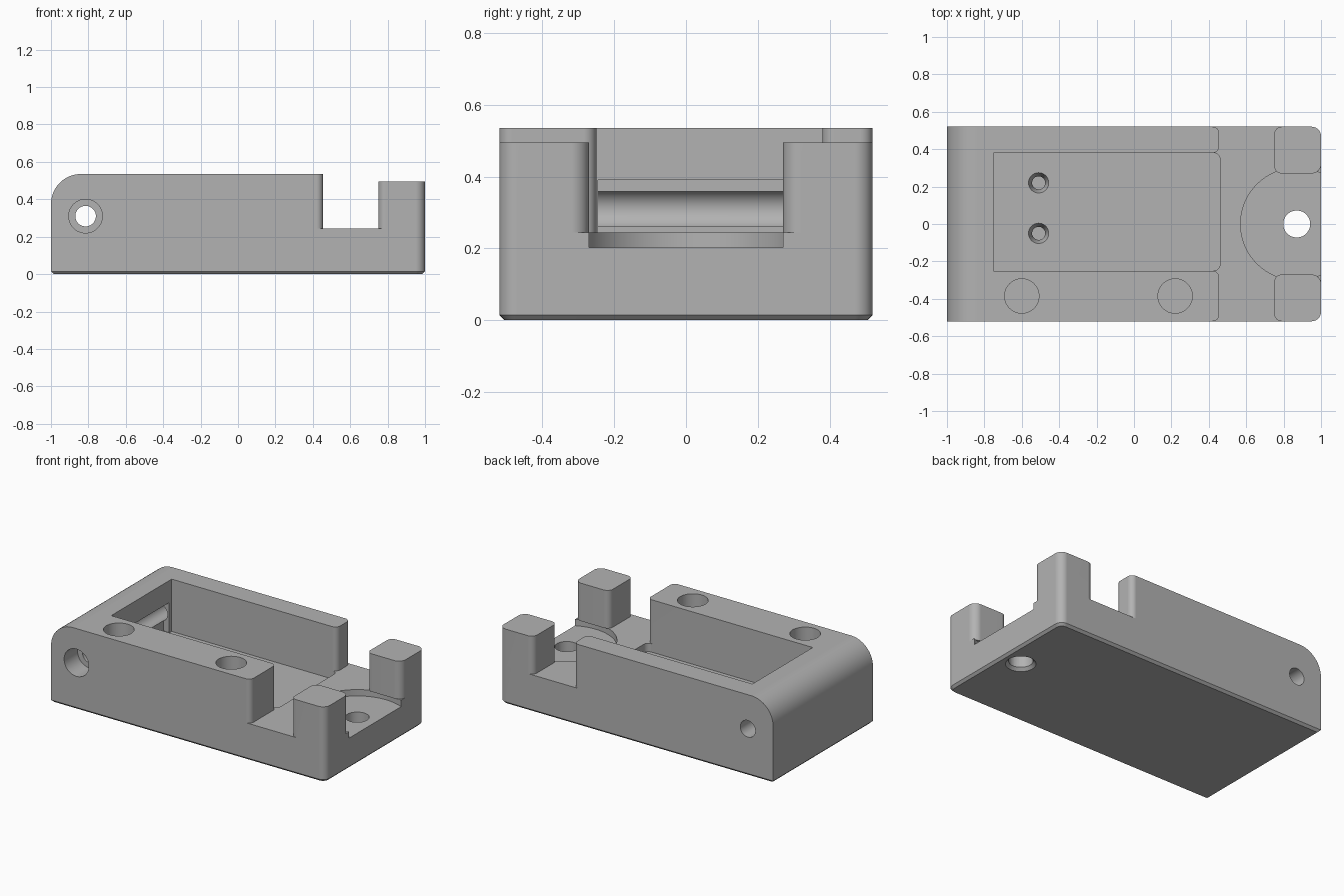
import bpy, bmesh, math
from mathutils import Vector, Matrix

if "Cube" in bpy.data.objects:
    bpy.data.objects.remove(bpy.data.objects["Cube"], do_unlink=True)

grey = bpy.data.materials.new("matte grey")
grey.use_nodes = True
grey.diffuse_color = (0.45, 0.45, 0.45, 1)
grey.node_tree.nodes["Principled BSDF"].inputs["Base Color"].default_value = grey.diffuse_color

SHELF, POCKET, TOP = 0.245, 0.19, 0.535
W = 0.52


def finish(name, bm):
    bmesh.ops.recalc_face_normals(bm, faces=bm.faces)
    mesh = bpy.data.meshes.new(name)
    bm.to_mesh(mesh)
    bm.free()
    mesh.materials.append(grey)
    ob = bpy.data.objects.new(name, mesh)
    bpy.context.collection.objects.link(ob)
    return ob


def rounded(corners, steps=10):
    """Outline from (x, y, corner radius), right-angled corners."""
    out = []
    for i, (x, y, r) in enumerate(corners):
        p = Vector((x, y))
        if r == 0:
            out.append(p)
            continue
        a = (Vector(corners[i - 1][:2]) - p).normalized() * r
        b = (Vector(corners[(i + 1) % len(corners)][:2]) - p).normalized() * r
        for k in range(steps + 1):
            t = k / steps * math.pi / 2
            out.append(p + a * (1 - math.sin(t)) + b * (1 - math.cos(t)))
    return out


def prism(name, corners, z0, z1, bevel_rule=None, width=0, segments=1):
    """Extruded outline; edges whose two ends meet the rule are bevelled."""
    bm = bmesh.new()
    face = bm.faces.new([bm.verts.new((p.x, p.y, z0)) for p in rounded(corners)])
    ext = bmesh.ops.extrude_face_region(bm, geom=[face])
    for v in ext["geom"]:
        if isinstance(v, bmesh.types.BMVert):
            v.co.z = z1
    bmesh.ops.recalc_face_normals(bm, faces=bm.faces)
    if bevel_rule:
        edges = [e for e in bm.edges if all(bevel_rule(v.co) for v in e.verts)]
        bmesh.ops.bevel(bm, geom=edges, offset=width, segments=segments,
                        profile=0.5, affect='EDGES')
    return finish(name, bm)


def rect(x0, x1, y0, y1, left=0, right=0):
    return [(x0, y0, left), (x1, y0, right), (x1, y1, right), (x0, y1, left)]


def cone(name, start, end, r0, r1, sides=48):
    """Round cutter from start to end."""
    a, b = Vector(start), Vector(end)
    bm = bmesh.new()
    turn = Vector((0, 0, 1)).rotation_difference(b - a).to_matrix().to_4x4()
    bmesh.ops.create_cone(bm, cap_ends=True, segments=sides, radius1=r0, radius2=r1,
                          depth=(b - a).length,
                          matrix=Matrix.Translation((a + b) / 2) @ turn)
    return finish(name, bm)


def apply(ob, mod):
    bpy.context.view_layer.objects.active = ob
    bpy.ops.object.modifier_apply(modifier=mod.name)


def boolean(ob, tool, operation='DIFFERENCE'):
    mod = ob.modifiers.new("bool", 'BOOLEAN')
    mod.operation, mod.solver, mod.object = operation, 'EXACT', tool
    apply(ob, mod)
    bpy.data.objects.remove(tool, do_unlink=True)


# Base slab with chamfered underside
body = prism("housing_body", rect(-1, 1, -W, W, right=0.05), 0, SHELF,
             lambda c: c.z < 0.001, 0.015)

# Sunken pocket floor and round recess at the open end
boolean(body, prism("pocket", rect(-0.75, 0.46, -0.25, 0.38, right=0.035), POCKET, 0.3))
boolean(body, cone("recess", (0.87, 0, 0.203), (0.87, 0, 0.3), 0.3, 0.3, 96))

# U-shaped wall with rounded end edge
wall = [(-1, -W, 0), (0.455, -W, 0.035), (0.455, -0.25, 0.035), (-0.75, -0.25, 0),
        (-0.75, 0.38, 0), (0.455, 0.38, 0.035), (0.455, W, 0.035), (-1, W, 0)]
boolean(body, prism("wall", wall, SHELF, TOP,
                    lambda c: c.x < -0.99 and c.z > 0.5, 0.16, 16), 'UNION')

# Corner posts
for y0, y1 in ((-W, -0.27), (0.27, W)):
    boolean(body, prism("post", rect(0.75, 1, y0, y1, 0.04, 0.05), SHELF, 0.495), 'UNION')

# Cross bore with wide front mouth, and the slot opening it to the pocket
boolean(body, prism("slot", rect(-0.79, -0.74, -0.245, 0.35), POCKET + 0.005, 0.39))
boolean(body, cone("bore", (-0.815, -0.6, 0.31), (-0.815, 0.6, 0.31), 0.055, 0.055))
boolean(body, cone("bore_mouth", (-0.815, -0.6, 0.31), (-0.815, -0.38, 0.31), 0.09, 0.09))

# Blind holes in the front wall
for x in (-0.6, 0.22):
    boolean(body, cone("blind_hole", (x, -0.385, 0.2), (x, -0.385, 0.6), 0.092, 0.092))

# Countersunk screw holes in the pocket floor
for y in (-0.05, 0.22):
    boolean(body, cone("sink", (-0.51, y, 0.14), (-0.51, y, 0.2), 0.035, 0.058))
    boolean(body, cone("pilot", (-0.51, y, 0.06), (-0.51, y, 0.17), 0.035, 0.035))

# Through hole with chamfered lower rim
boolean(body, cone("through_hole", (0.87, 0, -0.1), (0.87, 0, 0.4), 0.072, 0.072))
boolean(body, cone("rim", (0.87, 0, -0.01), (0.87, 0, 0.02), 0.1, 0.071))

# Smooth curves, sharp edges
bpy.ops.object.select_all(action='DESELECT')
body.select_set(True)
bpy.context.view_layer.objects.active = body
bpy.ops.object.shade_smooth_by_angle(angle=math.radians(30))
normals = body.modifiers.new("weighted_normals", 'WEIGHTED_NORMAL')
normals.keep_sharp = True
